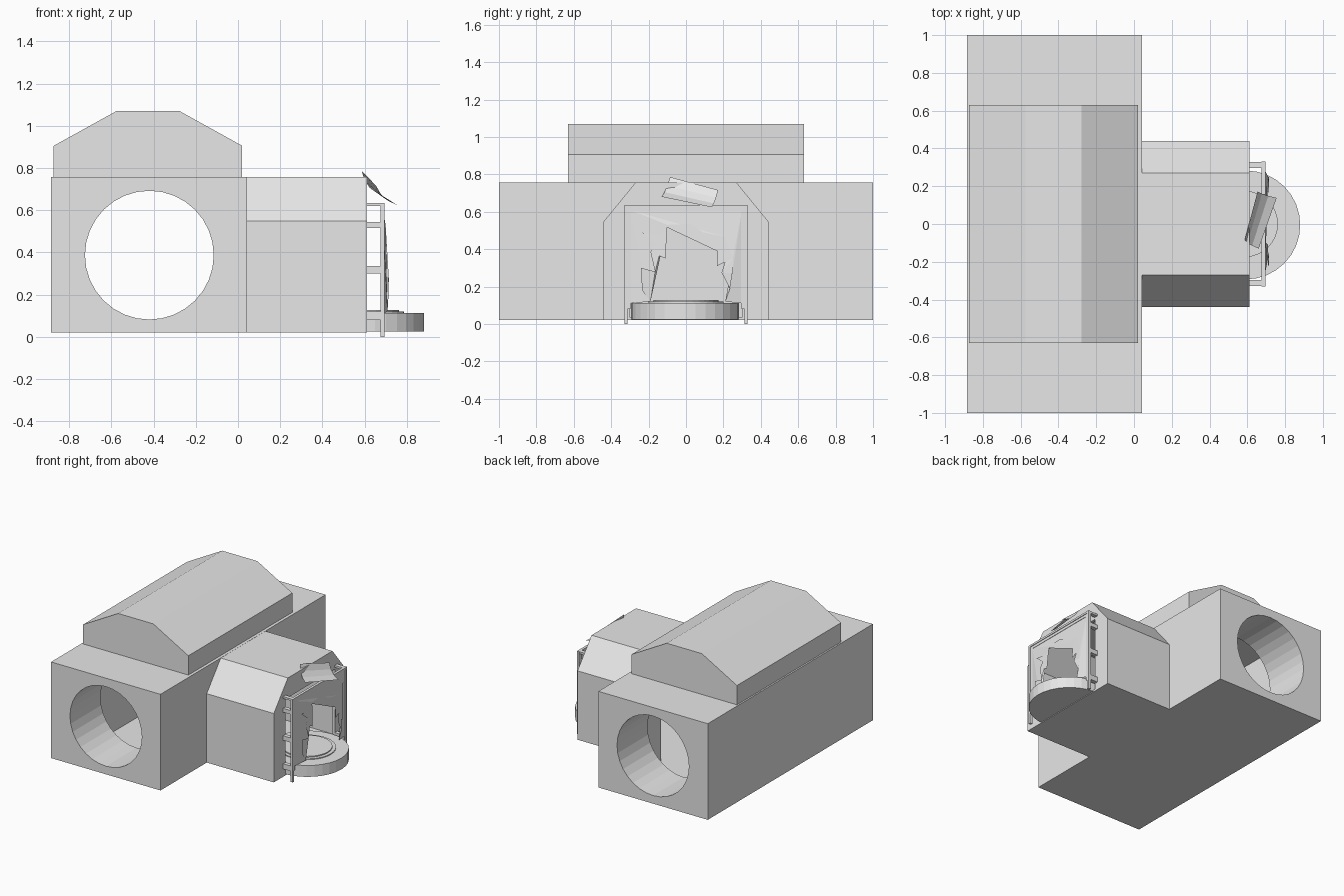
import bpy, bmesh, math
from mathutils import Vector

if "Cube" in bpy.data.objects:
    bpy.data.objects.remove(bpy.data.objects["Cube"])

grey = bpy.data.materials.new("plain_grey")
grey.diffuse_color = (0.8, 0.8, 0.8, 1)
grey.use_nodes = True
grey.node_tree.nodes["Principled BSDF"].inputs["Base Color"].default_value = grey.diffuse_color


def finish(name, bm):
    bmesh.ops.recalc_face_normals(bm, faces=bm.faces[:])
    me = bpy.data.meshes.new(name)
    bm.to_mesh(me)
    bm.free()
    me.materials.append(grey)
    ob = bpy.data.objects.new(name, me)
    bpy.context.collection.objects.link(ob)
    return ob


def prism(name, pts, axis, lo, hi):
    """Extrude a 2D outline along x, y or z (remaining axes in order)."""
    def place(p, d):
        c = list(p)
        c.insert("xyz".index(axis), d)
        return c
    bm = bmesh.new()
    f = bm.faces.new([bm.verts.new(place(p, lo)) for p in pts])
    r = bmesh.ops.extrude_face_region(bm, geom=[f])
    move = Vector(place((0, 0), hi - lo))
    for v in r["geom"]:
        if isinstance(v, bmesh.types.BMVert):
            v.co += move
    return finish(name, bm)


def box(name, x, y, z):
    return prism(name, [(x[0], y[0]), (x[1], y[0]), (x[1], y[1]), (x[0], y[1])], "z", *z)


def circle(cx, cy, r, n):
    return [(cx + r * math.cos(2 * math.pi * i / n), cy + r * math.sin(2 * math.pi * i / n))
            for i in range(n)]


def cut(ob, cutters):
    for c in cutters:
        m = ob.modifiers.new("cut", "BOOLEAN")
        m.operation, m.solver, m.object = "DIFFERENCE", "EXACT", c
    dg = bpy.context.evaluated_depsgraph_get()
    me = bpy.data.meshes.new_from_object(ob.evaluated_get(dg))
    ob.modifiers.clear()
    ob.data = me


def wing_profile(w, top, low, slope_z, top_w):
    return [(-w, low), (w, low), (w, slope_z), (top_w, top), (-top_w, top), (-w, slope_z)]


# Main hall and side wing shells
hall = box("main_hall", (-0.885, 0.043), (-1, 1), (0.02, 0.757))
wing = prism("side_wing", wing_profile(0.44, 0.756, 0.02, 0.548, 0.27), "x", 0.043, 0.612)

# Cutters: round tunnel, inner room, wing hollow, wing doorway
tunnel = prism("tunnel_cutter", circle(-0.42, 0.387, 0.305, 32), "y", -1.1, 1.1)
room = box("room_cutter", (-0.76, -0.08), (-0.63, 0.63), (0.035, 0.72))
hollow = prism("wing_cutter", wing_profile(0.42, 0.71, 0.035, 0.535, 0.26), "x", -0.2, 0.59)
door = box("door_cutter", (0.5, 0.7), (-0.30, 0.30), (0.035, 0.605))
cut(hall, [tunnel, room, hollow])
cut(wing, [hollow, door])
hollow_end = box("wing_start_cutter", (-0.05, 0.06), (-0.415, 0.415), (0.036, 0.53))
cut(wing, [hollow_end])
for c in (tunnel, room, hollow, door, hollow_end):
    bpy.data.objects.remove(c)

# Roof block with sloped sides
prism("roof_block", [(-0.873, 0.757), (0.02, 0.757), (0.02, 0.905), (-0.278, 1.07),
                     (-0.575, 1.07), (-0.873, 0.905)], "y", -0.63, 0.63)

# Round step at the doorway
prism("round_step", circle(0.592, -0.005, 0.288, 32), "z", 0.025, 0.112)
prism("round_step_rim", circle(0.587, 0, 0.20, 32), "z", 0.10, 0.119)
prism("round_step_top", circle(0.587, 0, 0.175, 32), "z", 0.10, 0.127)

# Door frame: posts, inner rails and wall brackets on both sides
for side, s in (("left", -1), ("right", 1)):
    def span(a, b):
        return tuple(sorted((s * a, s * b)))
    box(side + "_post", (0.675, 0.695), span(0.313, 0.33), (0, 0.635))
    box(side + "_rail", (0.677, 0.69), span(0.295, 0.313), (0.11, 0.62))
    for i, (a, b) in enumerate(((0.08, 0.12), (0.30, 0.335), (0.515, 0.545), (0.62, 0.635))):
        box(f"{side}_bracket_{i}", (0.605, 0.69), span(0.297, 0.328), (a, b))
box("frame_top", (0.675, 0.695), (-0.33, 0.33), (0.62, 0.635))
box("frame_top_rail", (0.677, 0.69), (-0.313, 0.313), (0.60, 0.62))

# Torn sheet stretched in the frame, ragged edge bulging outward
ragged = [(.21, .12), (.235, .19), (.19, .275), (.25, .27), (.225, .315), (.25, .35),
          (.165, .31), (.17, .395), (.21, .465), (.155, .45), (.06, .48), (.02, .535),
          (-.03, .50), (-.10, .53), (-.12, .47), (-.235, .49), (-.20, .46), (-.12, .395),
          (-.11, .35), (-.19, .385), (-.165, .28), (-.24, .30), (-.235, .18), (-.19, .12)]
outer = [(-.30, .11), (-.30, .61), (.30, .61), (.30, .11)]
bm = bmesh.new()
f = bm.faces.new([bm.verts.new((0.686, y, z)) for y, z in outer + ragged])
bmesh.ops.triangulate(bm, faces=[f])
for v in bm.verts:
    if abs(v.co.y) < 0.29:
        v.co.x = 0.716 - 0.06 * abs(v.co.z - 0.25)
finish("torn_sheet", bm)

# Loose bent panel hanging above the frame
A, B, C, D = (Vector(p) for p in ((0.586, -0.085, 0.786), (0.654, 0.172, 0.716),
                                  (0.755, 0.138, 0.624), (0.66, -0.13, 0.68)))
bm = bmesh.new()
rows = []
for i in range(4):
    t = i / 3
    sag = Vector((-0.012, 0, -0.012)) * math.sin(math.pi * t)
    rows.append([bm.verts.new(A.lerp(D, t) + sag), bm.verts.new(B.lerp(C, t) + sag)])
for a, b in zip(rows, rows[1:]):
    bm.faces.new((a[0], b[0], b[1], a[1]))
finish("loose_panel", bm)
